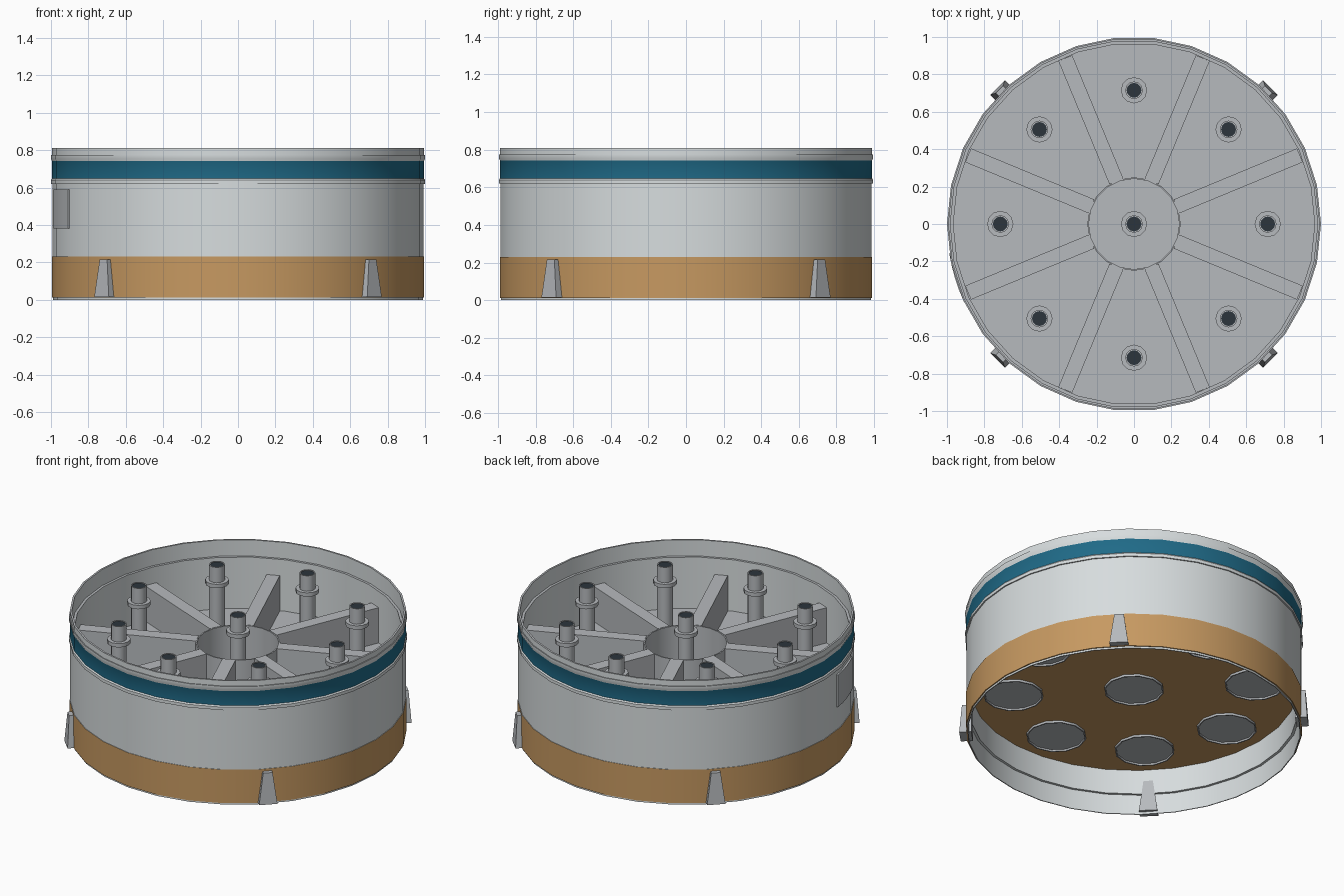
import bpy, bmesh
from math import cos, sin, pi, radians
from mathutils import Matrix

if "Cube" in bpy.data.objects:
    bpy.data.objects.remove(bpy.data.objects["Cube"])


def material(name, rgb):
    m = bpy.data.materials.new(name)
    m.use_nodes = True
    m.diffuse_color = (*rgb, 1)
    m.node_tree.nodes["Principled BSDF"].inputs["Base Color"].default_value = (*rgb, 1)
    return m


PALE = material("pale grey", (0.68, 0.72, 0.73))
STEEL = material("steel grey", (0.47, 0.49, 0.51))
TAN = material("tan", (0.57, 0.32, 0.12))
BLUE = material("deep blue", (0.014, 0.145, 0.245))
DARK = material("dark slate", (0.025, 0.035, 0.045))
SIDES = 30
parts = []


def finish(bm, name, mats):
    bmesh.ops.recalc_face_normals(bm, faces=bm.faces[:])
    mesh = bpy.data.meshes.new(name)
    bm.to_mesh(mesh)
    bm.free()
    for m in mats:
        mesh.materials.append(m)
    ob = bpy.data.objects.new(name, mesh)
    bpy.context.collection.objects.link(ob)
    parts.append(ob)
    return ob


def lathe(name, profile, mats, n=SIDES, closed=False, rule=None, at=(0, 0)):
    """Spin (radius, z) points; open profiles get flat end caps."""
    bm = bmesh.new()
    rings = [[bm.verts.new((at[0] + r * cos(2 * pi * k / n),
                            at[1] + r * sin(2 * pi * k / n), z)) for k in range(n)]
             for r, z in profile]
    for i in range(len(rings) if closed else len(rings) - 1):
        a, b = rings[i], rings[(i + 1) % len(rings)]
        for k in range(n):
            j = (k + 1) % n
            f = bm.faces.new((a[k], a[j], b[j], b[k]))
            f.material_index = rule(i) if rule else 0
    if not closed:
        for i, ring in ((-1, rings[0]), (len(rings), rings[-1])):
            f = bm.faces.new(ring)
            f.material_index = rule(i) if rule else 0
    return finish(bm, name, mats)


def block(name, r0, r1, z0, z1, half, angle, mat, top_half=None, top_r1=None):
    """Radial block, optionally tapered toward its top."""
    bm = bmesh.new()
    bmesh.ops.create_cube(bm, size=2)
    for v in bm.verts:
        top, out = v.co.z > 0, v.co.x > 0
        w = top_half if top and top_half else half
        outer = top_r1 if top and top_r1 else r1
        v.co = (outer if out else r0, w * (1 if v.co.y > 0 else -1), z1 if top else z0)
    bm.transform(Matrix.Rotation(angle, 4, "Z"))
    return finish(bm, name, [mat])


# Outer drum with tan lower band, blue stripe, raised rings and inner ledges
drum = [(.988, 0), (.988, .012), (.995, .012), (.995, .23), (.992, .23), (.992, .62),
        (1, .62), (1, .64), (.994, .648), (.994, .742), (1, .754), (1, .775),
        (.994, .775), (.994, .81), (.982, .81), (.982, .705), (.966, .705),
        (.966, .13), (.982, .13), (.982, 0)]
lathe("drum_shell", drum, [PALE, TAN, BLUE, STEEL], closed=True,
      rule=lambda i: {1: 1, 2: 1, 8: 2, 11: 3, 13: 3, 15: 3}.get(i, 0))

# Deck, tan underneath and steel on top
lathe("deck", [(.97, .29), (.97, .37)], [STEEL, TAN], rule=lambda i: 1 if i < 0 else 0)

# Central hub ring and radial ribs
lathe("hub_ring", [(.25, .36), (.25, .598), (.242, .598), (.242, .36)], [STEEL],
      n=20, closed=True)
for k in range(8):
    block(f"rib_{k + 1}", .246, .96, .36, .6, .04, (k + .5) * pi / 4, STEEL)

# Nine standpipes with collars, each above a round port under the deck
pipe = [(.047, .36), (.047, .655), (.07, .655), (.07, .68), (.047, .68), (.047, .78),
        (.04, .78), (.04, .776)]
port = [(.178, .295), (.178, .276), (.17, .276), (.17, .287)]
spots = [(0, 0)] + [(.715 * cos(k * pi / 4), .715 * sin(k * pi / 4)) for k in range(8)]
for k, spot in enumerate(spots):
    lathe(f"standpipe_{k + 1}", pipe, [STEEL, DARK], n=12, at=spot,
          rule=lambda i: 1 if i >= len(pipe) - 1 else 0)
    lathe(f"port_{k + 1}", port, [STEEL], n=12, at=spot)

# Four tapered feet on the outside
for k in range(4):
    block(f"foot_{k + 1}", .96, 1.032, .015, .215, .055, (k + .5) * pi / 2, STEEL,
          top_half=.028, top_r1=1.018)

# Curved access hatch on one side
bm = bmesh.new()
steps = 4
loops = []
for s in range(steps + 1):
    a = radians(189 + 15.5 * s / steps)
    loops.append([bm.verts.new((r * cos(a), r * sin(a), z))
                  for r, z in ((.975, .38), (1, .38), (1, .59), (.975, .59))])
for a, b in zip(loops, loops[1:]):
    for i in range(4):
        bm.faces.new((a[i], a[(i + 1) % 4], b[(i + 1) % 4], b[i]))
bm.faces.new(loops[0])
bm.faces.new(loops[-1])
finish(bm, "access_hatch", [STEEL])

# Smooth round walls, keep edges sharp
bpy.ops.object.select_all(action="DESELECT")
for ob in parts:
    ob.select_set(True)
bpy.context.view_layer.objects.active = parts[0]
bpy.ops.object.shade_smooth_by_angle(angle=radians(31))
